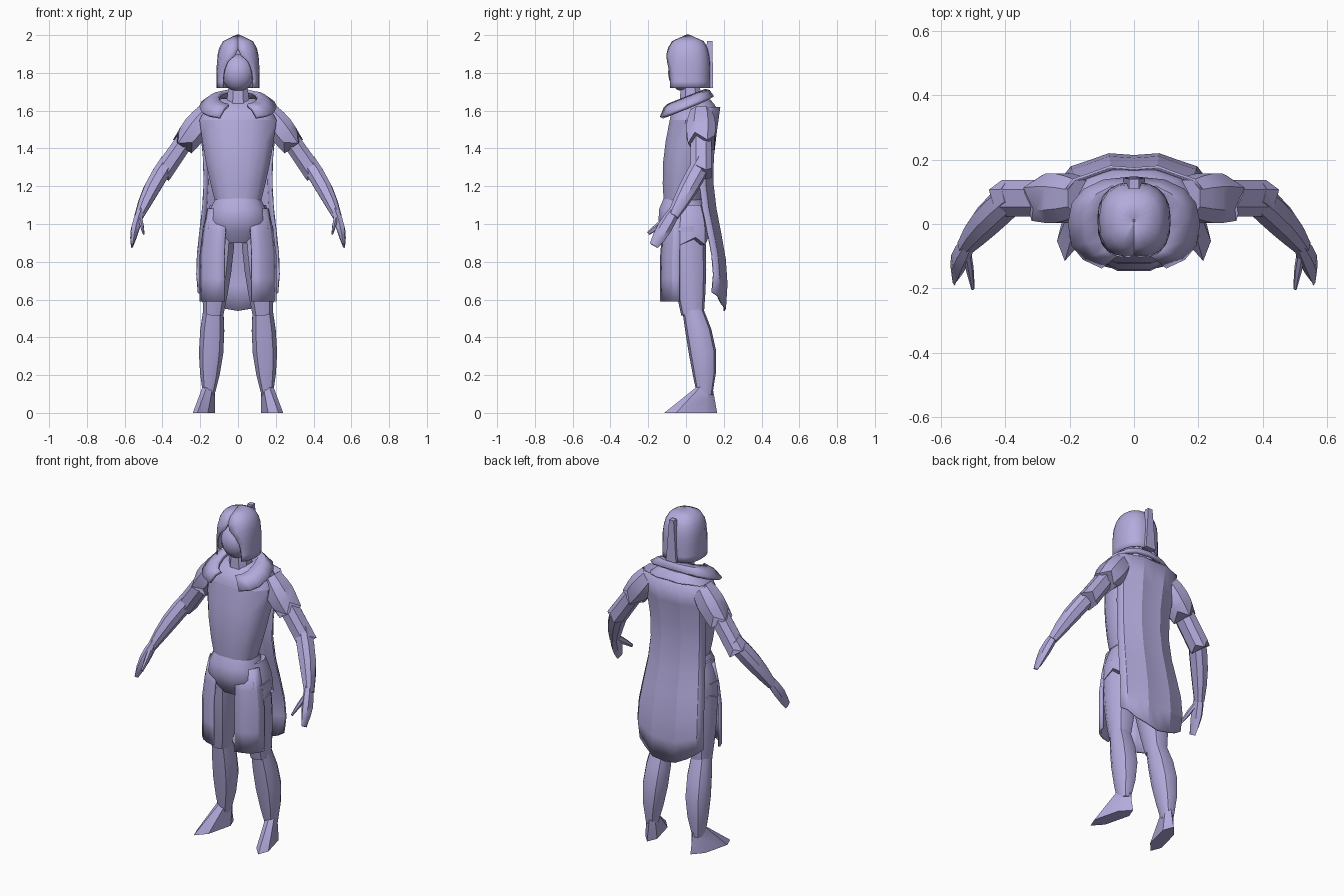
import bpy, bmesh, math
from mathutils import Vector

if "Cube" in bpy.data.objects:
    bpy.data.objects.remove(bpy.data.objects["Cube"])

LILAC = (0.45, 0.41, 0.72, 1)
material = bpy.data.materials.new("lilac_clay")
material.use_nodes = True
material.diffuse_color = LILAC
material.node_tree.nodes["Principled BSDF"].inputs["Base Color"].default_value = LILAC


def finish(name, bm, mirror=False, thickness=0, sharp=40):
    """Turn a bmesh into a shaded object, optionally thickened and mirrored."""
    bmesh.ops.recalc_face_normals(bm, faces=bm.faces)
    mesh = bpy.data.meshes.new(name)
    bm.to_mesh(mesh)
    bm.free()
    mesh.materials.append(material)
    obj = bpy.data.objects.new(name, mesh)
    bpy.context.collection.objects.link(obj)
    bpy.ops.object.select_all(action="DESELECT")
    obj.select_set(True)
    bpy.context.view_layer.objects.active = obj
    bpy.ops.object.shade_smooth_by_angle(angle=math.radians(sharp))
    if thickness:
        modifier = obj.modifiers.new("thickness", "SOLIDIFY")
        modifier.thickness = thickness
        modifier.offset = 0
    if mirror:
        obj.modifiers.new("mirror", "MIRROR")


def skin(rings, closed):
    """Bridge consecutive rings of points with quads, capping closed ones."""
    bm = bmesh.new()
    rows = [[bm.verts.new(point) for point in ring] for ring in rings]
    count = len(rows[0])
    for upper, lower in zip(rows, rows[1:]):
        for i in range(count if closed else count - 1):
            j = (i + 1) % count
            bm.faces.new((upper[i], upper[j], lower[j], lower[i]))
    if closed:
        bm.faces.new(rows[0])
        bm.faces.new(rows[-1])
    return bm


def mix(pair, t):
    return pair[0] + (pair[1] - pair[0]) * t


def rounded(value, power):
    """Square off a sine or cosine, keeping its sign."""
    return math.copysign(abs(value) ** power, value)


def limb(name, start, end, wide, deep, swell=0, bow=(0, 0, 0), sides=8, steps=4,
         level=False, jag=0, splay=0, mirror=False, sharp=40):
    """Tapered tube that swells and bows in the middle; jag zigzags its last edge."""
    start, end, bow = Vector(start), Vector(end), Vector(bow)
    axis = Vector((0, 0, -1)) if level else (end - start).normalized()
    across = Vector((0, 1, 0)).cross(axis).normalized()
    along = axis.cross(across)
    rings = []
    for k in range(steps + 1):
        t = k / steps
        bulge = math.sin(math.pi * t)
        centre = start.lerp(end, t) + bow * bulge
        ring = []
        for i in range(sides):
            angle = math.tau * (i + 0.5) / sides
            point = centre + across * rounded(math.cos(angle), 0.85) * (mix(wide, t) + swell * bulge)
            point += along * rounded(math.sin(angle), 0.85) * (mix(deep, t) + swell * bulge)
            point.x -= splay * (point.y - centre.y)
            if k == steps:
                point += axis * (jag if i % 2 else -jag)
            ring.append(point)
        rings.append(ring)
    finish(name, skin(rings, True), mirror=mirror, sharp=sharp)


def wrap(name, shape, steps, sides, thickness, stop=None, tilt=0, ripple=0, power=0.8, **options):
    """Open sheet round the body; shape(t) gives height, centre y, radii, first angle, side lift."""
    rings = []
    for k in range(steps + 1):
        z, middle, wide, deep, first, lift = shape(k / steps)
        last = stop or 360 - first
        ring = []
        for i in range(sides + 1):
            angle = math.radians(mix((first, last), i / sides))
            fold = 1 + ripple * (1 if i % 2 else -1)
            x = wide * rounded(math.sin(angle), power)
            y = middle - deep * fold * rounded(math.cos(angle), power)
            ring.append((x, y, z + tilt * y + lift * math.sin(angle) ** 2))
        rings.append(ring)
    finish(name, skin(rings, False), thickness=thickness, **options)


# Head and neck
bm = bmesh.new()
bmesh.ops.create_uvsphere(bm, u_segments=12, v_segments=8, radius=0.09)
bmesh.ops.scale(bm, verts=bm.verts, vec=(1, 0.95, 1.1))
bmesh.ops.translate(bm, verts=bm.verts, vec=(0, -0.01, 1.8))
finish("face", bm)
limb("neck", (0, 0.02, 1.76), (0, 0.03, 1.6), wide=(0.05, 0.07), deep=(0.05, 0.07), level=True)


def hood_shape(t):
    # The arched face opening closes upward while the crown rounds over
    radius = 0.11 * math.sqrt(max(1 - t ** 5, 0.001))
    opening = max(0, 42 * (1 - (t / 0.65) ** 3))
    return 1.72 + 0.28 * t, 0.01, radius, radius * 1.06, opening, 0


wrap("hood", hood_shape, steps=8, sides=16, thickness=0.008)
limb("hood_crest", (0, 0.125, 1.97), (0, 0.125, 1.72), wide=(0.02, 0.045), deep=(0.02, 0.025),
     sides=4, level=True, sharp=25)

# Torso and hips
limb("shoulders", (0, 0.06, 1.66), (0, 0.04, 1.55), wide=(0.1, 0.21), deep=(0.07, 0.13),
     swell=0.02, sides=12, level=True)
limb("chest", (0, 0.04, 1.55), (0, -0.02, 1.1), wide=(0.21, 0.12), deep=(0.13, 0.1),
     swell=0.01, bow=(0, -0.01, 0), sides=12, level=True)
limb("hips", (0, -0.02, 1.14), (0, 0, 0.9), wide=(0.12, 0.1), deep=(0.1, 0.08),
     swell=0.05, sides=12, level=True)
limb("hip_cloth", (0.1, 0.01, 1.1), (0.115, 0.01, 0.91), wide=(0.05, 0.08), deep=(0.08, 0.11),
     swell=0.01, sides=10, level=True, jag=0.02, mirror=True)


# Collar, cape and hanging front panels
def collar_shape(t):
    return 1.665 - 0.05 * t * t, 0, 0.1 + 0.1 * t, 0.1 + 0.04 * t, 24, 0


def cape_shape(t):
    # The cloth dips in at the waist and flares behind the thighs
    wave = math.sin(math.tau * (t - 0.1))
    back = 0.16 + 0.03 * t - 0.03 * wave
    return 1.62 - 1.08 * t, back - 0.08, 0.2 - 0.02 * wave, 0.08, 97, 0.1 * t ** 4


def panel_shape(t):
    flare = min(1, 0.8 + 0.5 * t)
    return 1.08 - 0.49 * t, 0, 0.2 * flare, 0.135 * flare, 16, 0


wrap("collar", collar_shape, steps=2, sides=14, thickness=0.02, tilt=0.4, sharp=30)
wrap("cape", cape_shape, steps=8, sides=8, thickness=0.008, ripple=0.07, power=1, sharp=18)
wrap("front_panel", panel_shape, steps=4, sides=4, thickness=0.012, stop=80, mirror=True, sharp=20)

# Legs and feet
limb("thigh", (0.1, 0, 0.98), (0.13, 0.035, 0.52), wide=(0.09, 0.055), deep=(0.1, 0.06),
     swell=0.01, sides=10, mirror=True)
limb("calf", (0.13, 0.035, 0.55), (0.155, 0.1, 0.09), wide=(0.055, 0.03), deep=(0.055, 0.04),
     swell=0.025, bow=(0, 0.02, 0), sides=10, mirror=True)
limb("foot", (0.155, 0.1, 0.14), (0.18, 0.025, 0), wide=(0.03, 0.045), deep=(0.04, 0.14),
     sides=6, steps=2, level=True, splay=0.25, mirror=True, sharp=30)

# Arms, sleeves and hands
limb("sleeve", (0.16, 0.08, 1.59), (0.28, 0.08, 1.43), wide=(0.06, 0.065), deep=(0.06, 0.075),
     swell=0.015, jag=0.025, mirror=True)
limb("upper_arm", (0.24, 0.08, 1.5), (0.4, 0.08, 1.27), wide=(0.05, 0.055), deep=(0.06, 0.06),
     jag=0.015, mirror=True)
limb("forearm", (0.37, 0.09, 1.33), (0.525, -0.07, 1.04), wide=(0.045, 0.025), deep=(0.05, 0.03),
     swell=0.01, bow=(0.01, 0, 0), mirror=True)
limb("hand", (0.515, -0.06, 1.07), (0.56, -0.17, 0.885), wide=(0.02, 0.006), deep=(0.03, 0.025),
     swell=0.012, bow=(0.006, 0, 0), sides=6, mirror=True)
limb("thumb", (0.52, -0.08, 1.04), (0.5, -0.2, 0.95), wide=(0.012, 0.005), deep=(0.02, 0.01),
     swell=0.003, sides=6, steps=2, mirror=True)
